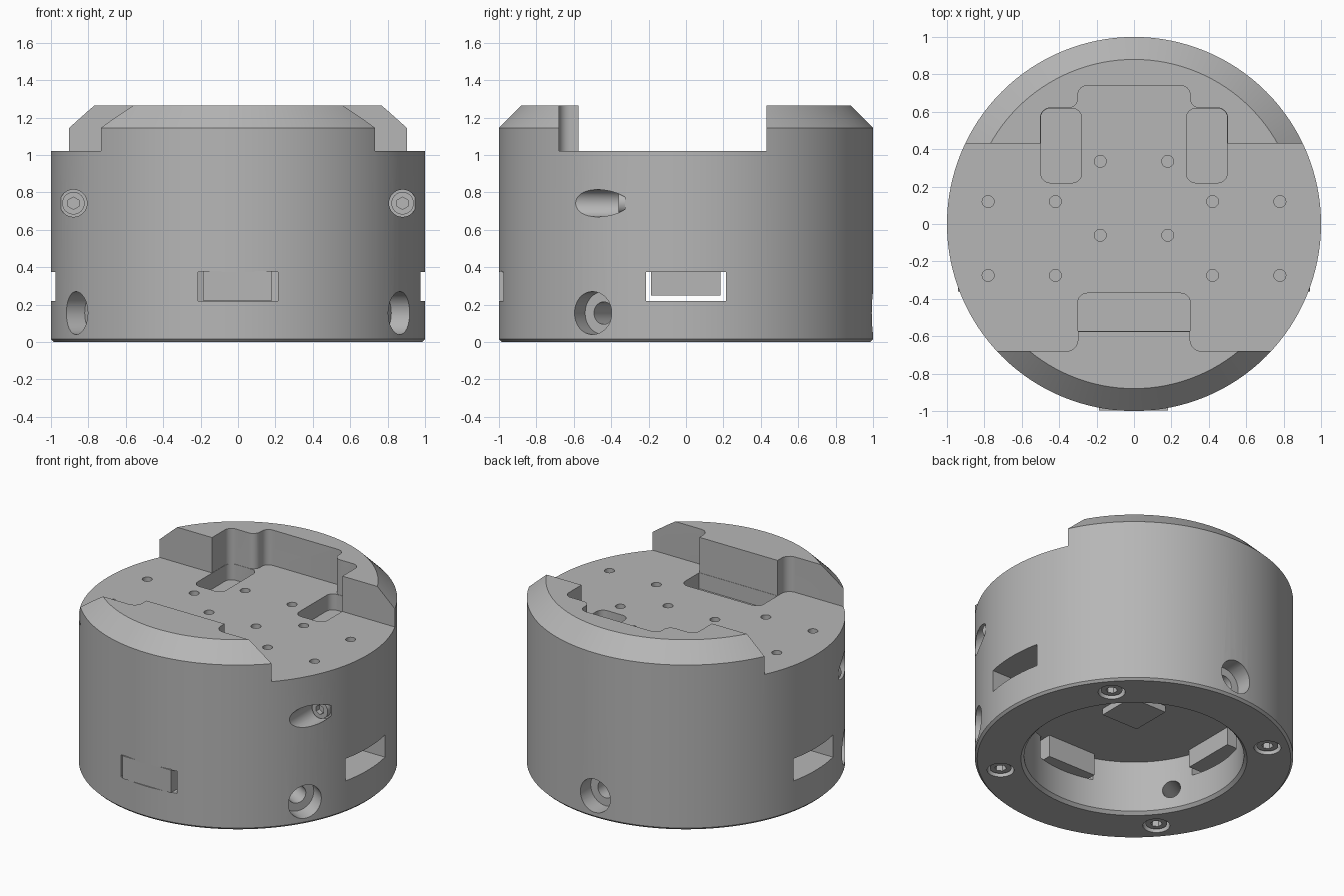
import bpy, bmesh, math
from mathutils import Vector, Matrix

old = bpy.data.objects.get("Cube")
if old:
    bpy.data.objects.remove(old, do_unlink=True)

grey = bpy.data.materials.new("machined grey")
grey.use_nodes = True
grey.diffuse_color = (0.47, 0.47, 0.47, 1)
grey.node_tree.nodes["Principled BSDF"].inputs["Base Color"].default_value = grey.diffuse_color


def make(name, bm):
    bmesh.ops.recalc_face_normals(bm, faces=bm.faces)
    mesh = bpy.data.meshes.new(name)
    bm.to_mesh(mesh)
    bm.free()
    mesh.materials.append(grey)
    ob = bpy.data.objects.new(name, mesh)
    bpy.context.collection.objects.link(ob)
    return ob


def lathe(name, profile, steps=128):
    bm = bmesh.new()
    verts = [bm.verts.new((r, 0, z)) for r, z in profile]
    edges = [bm.edges.new(pair) for pair in zip(verts, verts[1:])]
    bmesh.ops.spin(bm, geom=verts + edges, cent=(0, 0, 0), axis=(0, 0, 1),
                   angle=math.tau, steps=steps)
    bmesh.ops.remove_doubles(bm, verts=bm.verts, dist=1e-4)
    return make(name, bm)


def rod(name, start, end, radius, sides=32):
    """Cylinder between two points."""
    a, b = Vector(start), Vector(end)
    axis = b - a
    turn = axis.to_track_quat('Z', 'Y').to_matrix().to_4x4()
    bm = bmesh.new()
    bmesh.ops.create_cone(bm, cap_ends=True, segments=sides, radius1=radius, radius2=radius,
                          depth=axis.length, matrix=Matrix.Translation((a + b) / 2) @ turn)
    return make(name, bm)


def prism(name, corners, z0, z1):
    """Extruded outline; each corner is x, y, fillet radius."""
    bm = bmesh.new()
    pts = []
    for i, (x, y, r) in enumerate(corners):
        p = Vector((x, y))
        if r == 0:
            pts.append(p)
            continue
        u = (Vector(corners[i - 1][:2]) - p).normalized() * r
        v = (Vector(corners[(i + 1) % len(corners)][:2]) - p).normalized() * r
        for k in range(7):
            t = k / 6 * math.pi / 2
            pts.append(p + u * (1 - math.sin(t)) + v * (1 - math.cos(t)))
    face = bm.faces.new([bm.verts.new((p.x, p.y, z0)) for p in pts])
    top = bmesh.ops.extrude_face_region(bm, geom=[face])["geom"]
    bmesh.ops.translate(bm, vec=(0, 0, z1 - z0),
                        verts=[g for g in top if isinstance(g, bmesh.types.BMVert)])
    return make(name, bm)


def box(name, x0, x1, y0, y1, z0, z1, r=0):
    return prism(name, [(x0, y0, r), (x1, y0, r), (x1, y1, r), (x0, y1, r)], z0, z1)


def cut(ob, cutter):
    mod = ob.modifiers.new("cut", 'BOOLEAN')
    mod.operation, mod.solver, mod.object = 'DIFFERENCE', 'EXACT', cutter
    bpy.context.view_layer.objects.active = ob
    bpy.ops.object.modifier_apply(modifier=mod.name)
    bpy.data.objects.remove(cutter, do_unlink=True)


def socket_screw(name, base, direction, radius, height):
    """Screw head with a hexagonal socket."""
    base, d = Vector(base), Vector(direction)
    head = rod(name, base, base + d * height, radius)
    cut(head, rod("socket", base + d * height * 0.3, base + d * (height + 0.02), radius * 0.55, 6))
    return head


# Turned body with chamfered rims and an open cavity underneath
body = lathe("body", [(0, 0.375), (0.69, 0.375), (0.69, 0.02), (0.71, 0), (0.985, 0),
                      (1, 0.015), (1, 1.145), (0.88, 1.265), (0, 1.265)])

# Wide channel across the top, with notched ridges front and back
f = 0.05
half = [(0.3, 0.74, f), (0.3, 0.62, f), (0.5, 0.62, f), (0.5, 0.43, 0), (1.2, 0.43, 0),
        (1.2, -0.68, 0), (0.3, -0.68, 0.06), (0.3, -0.575, 0)]
outline = half + [(-x, y, r) for x, y, r in reversed(half)]
cut(body, prism("channel", outline, 1.02, 1.5))

# Pockets sunk in the channel floor
e = 0.002
for s in (-1, 1):
    a, b = sorted((s * 0.28, s * (0.5 - e)))
    cut(body, box("side_pocket", a, b, 0.22, 0.62 - e, 0.91, 1.03, f))
cut(body, prism("front_pocket", [(-0.3, -0.573, 0), (0.3, -0.573, 0),
                                 (0.3, -0.37, f), (-0.3, -0.37, f)], 0.91, 1.03))

# Small mounting holes
for s in (-1, 1):
    for x, ys in ((0.18, (0.335, -0.06)), (0.42, (0.12, -0.275)), (0.78, (0.12, -0.275))):
        for y in ys:
            cut(body, rod("hole", (s * x, y, 0.92), (s * x, y, 1.1), 0.032, 20))

# Side and front windows, open to the cavity
z0, z1 = 0.22, 0.374
for s in (-1, 1):
    a, b = sorted((s * 0.6, s * 1.1))
    cut(body, box("window", a, b, -0.215, 0.215, z0, z1))
cut(body, box("window", -0.215, 0.215, -1.1, -0.6, z0, z1))

# Counterbored radial holes
for deg in (90, 210, 330):
    d = Vector((math.cos(math.radians(deg)), math.sin(math.radians(deg)), 0))
    up = Vector((0, 0, 0.155))
    cut(body, rod("counterbore", d * 0.88 + up, d * 1.2 + up, 0.115))
    cut(body, rod("bolt_hole", d * 0.6 + up, d * 0.95 + up, 0.06))

# Screws facing the front
for s, side in ((-1, "right"), (1, "left")):
    x = s * 0.88
    cut(body, rod("bore", (x, -1, 0.742), (x, -0.325, 0.742), 0.073))
    socket_screw(side + "_screw", (x, -0.31, 0.742), (0, -1, 0), 0.06, 0.05)

# Screws in the underside rim
for k in range(4):
    t = math.radians(40.5 + 90 * k)
    x, y = 0.85 * math.cos(t), 0.85 * math.sin(t)
    cut(body, rod("bore", (x, y, 0.1), (x, y, -0.1), 0.085))
    socket_screw("base_screw_%d" % (k + 1), (x, y, 0.11), (0, 0, -1), 0.068, 0.095)

# Tabs in the windows and a square boss on the cavity ceiling
box("front_tab", -0.187, 0.182, -0.996, -0.61, z0 + 0.002, 0.38)
box("left_tab", 0.61, 0.74, -0.187, 0.185, 0.25, 0.38)
box("right_tab", -0.74, -0.61, -0.187, 0.185, 0.25, 0.38)
box("ceiling_boss", -0.14, 0.14, -0.14, 0.14, 0.33, 0.38)

# Smooth round walls, sharp machined edges
bpy.ops.object.select_all(action='DESELECT')
for ob in bpy.context.collection.objects:
    if ob.type == 'MESH' and grey.name in ob.data.materials:
        ob.select_set(True)
        bpy.context.view_layer.objects.active = ob
bpy.ops.object.shade_smooth_by_angle(angle=math.radians(25))
